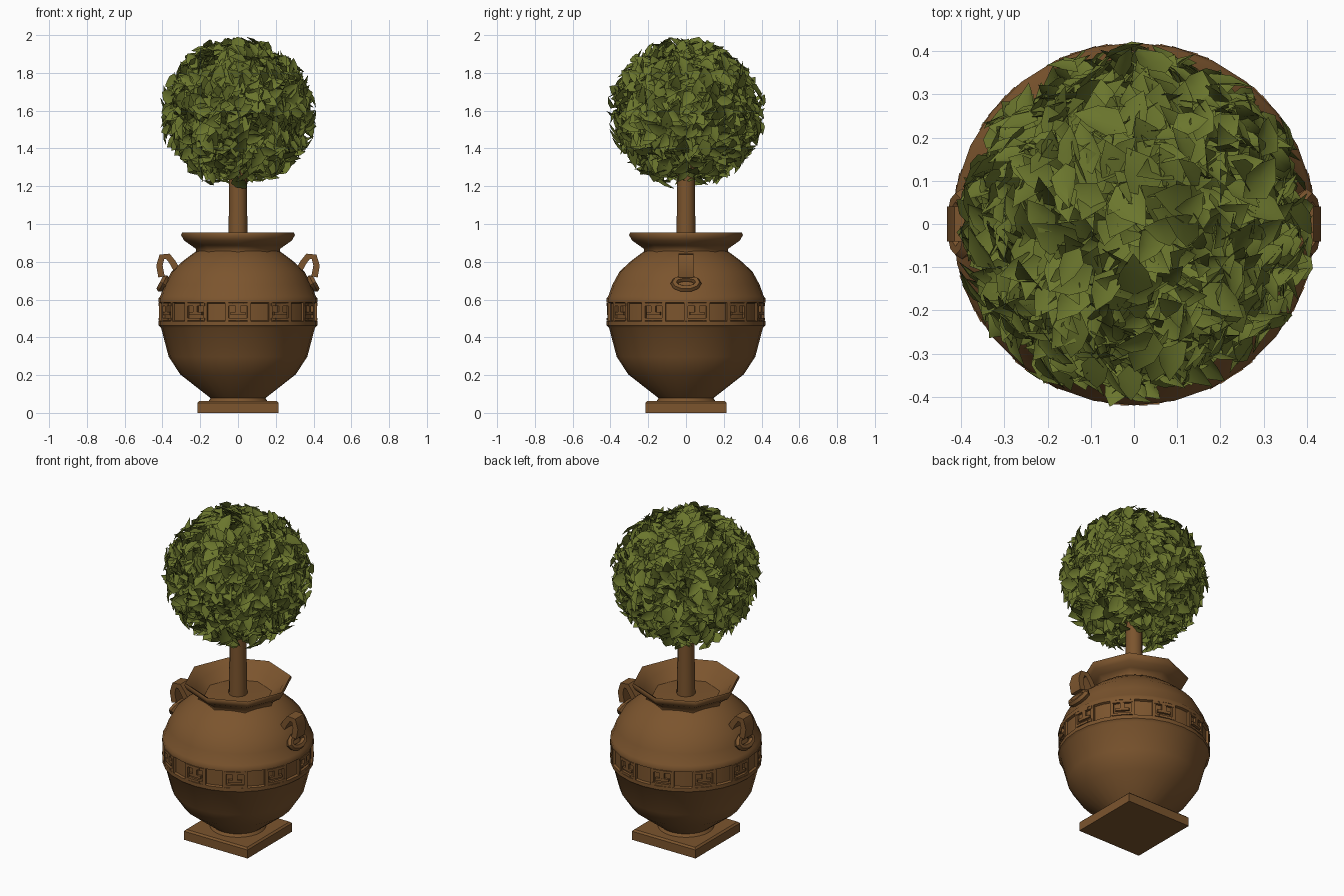
import bpy, bmesh, math, random
from mathutils import Vector, Matrix

random.seed(4)
cube = bpy.data.objects.get("Cube")
if cube:
    bpy.data.objects.remove(cube, do_unlink=True)


def material(name, color):
    m = bpy.data.materials.new(name)
    m.use_nodes = True
    m.diffuse_color = color
    m.node_tree.nodes["Principled BSDF"].inputs["Base Color"].default_value = color
    return m


terracotta = material("terracotta brown", (0.2, 0.09, 0.027, 1))
leaf_green = material("leaf green", (0.145, 0.18, 0.026, 1))


def finish(name, bm, mat, angle=35):
    mesh = bpy.data.meshes.new(name)
    bm.to_mesh(mesh)
    bm.free()
    mesh.materials.append(mat)
    ob = bpy.data.objects.new(name, mesh)
    bpy.context.collection.objects.link(ob)
    bpy.ops.object.select_all(action='DESELECT')
    bpy.context.view_layer.objects.active = ob
    ob.select_set(True)
    bpy.ops.object.shade_smooth_by_angle(angle=math.radians(angle))
    return ob


def lathe(name, profile, segments, mat, angle=35):
    bm = bmesh.new()
    rings = []
    for r, z in profile:
        rings.append([bm.verts.new((r * math.cos(a), r * math.sin(a), z))
                      for a in (math.tau * i / segments for i in range(segments))])
    for low, high in zip(rings, rings[1:]):
        for i in range(segments):
            j = (i + 1) % segments
            bm.faces.new((low[i], low[j], high[j], high[i]))
    return finish(name, bm, mat, angle)


def add_box(bm, size, matrix):
    bmesh.ops.create_cube(bm, size=1, matrix=matrix @ Matrix.Diagonal((*size, 1)))


# Square plinth
bm = bmesh.new()
add_box(bm, (0.43, 0.43, 0.062), Matrix.Translation((0, 0, 0.031)))
bmesh.ops.bevel(bm, geom=[e for e in bm.edges if all(v.co.z > 0.05 for v in e.verts)],
                offset=0.01, segments=1, affect='EDGES')
finish("plinth", bm, terracotta)

# Pot body with the recessed band between two ridges
lathe("pot_body", [
    (0.16, 0.055), (0.145, 0.078), (0.305, 0.203), (0.367, 0.297),
    (0.407, 0.45), (0.42, 0.463), (0.42, 0.485),
    (0.407, 0.49), (0.407, 0.58), (0.42, 0.585), (0.42, 0.607), (0.412, 0.617),
    (0.389, 0.68), (0.352, 0.748), (0.29, 0.805), (0.23, 0.85), (0.195, 0.862)],
    28, terracotta, 40)

# Flared rim, then the inside slope down to the soil
lathe("pot_rim", [
    (0.225, 0.845), (0.222, 0.868), (0.25, 0.888), (0.285, 0.912), (0.302, 0.942),
    (0.296, 0.954), (0.27, 0.938), (0.235, 0.9), (0.19, 0.868)], 8, terracotta, 60)
lathe("soil", [(0.2, 0.868), (0.04, 0.872)], 12, terracotta)

# Key pattern: each unit is a set of raised bars (offset, width, z, height),
# and every second unit is mirrored
bars = [(0.0, 0.02, 0.535, 0.1), (0.045, 0.09, 0.575, 0.016),
        (0.055, 0.018, 0.545, 0.05), (0.04, 0.04, 0.525, 0.016), (0.045, 0.09, 0.495, 0.014)]
bm = bmesh.new()
units = 22
for u in range(units):
    flip = -1 if u % 2 else 1
    for offset, width, z, height in bars:
        a = math.tau * u / units + flip * offset / 0.41
        add_box(bm, (0.03, width, height),
                Matrix.Rotation(a, 4, 'Z') @ Matrix.Translation((0.404, 0, z)))
finish("key_pattern_band", bm, terracotta)


def strap(bm, path, width, thick):
    """Flat strap with a rectangular section along a path in the xz plane."""
    pts = [Vector((x, 0, z)) for x, z in path]
    rows = []
    for i, p in enumerate(pts):
        t = (pts[min(i + 1, len(pts) - 1)] - pts[max(i - 1, 0)]).normalized()
        n = Vector((-t.z, 0, t.x)) * thick / 2
        w = Vector((0, width / 2, 0))
        rows.append([bm.verts.new(p + d) for d in (n + w, n - w, -n - w, w - n)])
    for a, b in zip(rows, rows[1:]):
        for i in range(4):
            j = (i + 1) % 4
            bm.faces.new((a[i], a[j], b[j], b[i]))
    bm.faces.new(rows[0])
    bm.faces.new(rows[-1][::-1])


def ring(bm, center, major_y, major_z, minor, tilt, n=10, m=6):
    """Oval ring lying against the sloping shoulder."""
    turn = Matrix.Translation(center) @ Matrix.Rotation(tilt, 4, 'Y')
    grid = []
    for i in range(n):
        a = math.tau * i / n
        grid.append([])
        for k in range(m):
            b = math.tau * k / m
            grid[i].append(bm.verts.new(turn @ Vector((
                minor * math.sin(b),
                (major_y + minor * math.cos(b)) * math.cos(a),
                (major_z + minor * math.cos(b)) * math.sin(a)))))
    for i in range(n):
        for k in range(m):
            bm.faces.new((grid[i][k], grid[(i + 1) % n][k],
                          grid[(i + 1) % n][(k + 1) % m], grid[i][(k + 1) % m]))


# Two handles, each an angular bent strap ending in a ring
for name, side in (("left_handle", 1), ("right_handle", -1)):
    bm = bmesh.new()
    strap(bm, [(0.32, 0.75), (0.345, 0.795), (0.37, 0.828), (0.403, 0.826),
               (0.416, 0.78), (0.405, 0.72)], 0.08, 0.034)
    ring(bm, (0.398, 0, 0.685), 0.062, 0.032, 0.02, -0.5)
    bmesh.ops.rotate(bm, verts=bm.verts, cent=(0, 0, 0),
                     matrix=Matrix.Rotation(0 if side > 0 else math.pi, 3, 'Z'))
    bmesh.ops.recalc_face_normals(bm, faces=bm.faces)
    finish(name, bm, terracotta, 45)

# Trunk
lathe("trunk", [(0.052, 0.86), (0.048, 1.1), (0.046, 1.4)], 12, terracotta, 60)

# Dense core of the crown
center = Vector((0, 0, 1.602))
bm = bmesh.new()
bmesh.ops.create_icosphere(bm, subdivisions=3, radius=0.295,
                           matrix=Matrix.Translation(center))
finish("crown_core", bm, leaf_green)

# Pointed, folded leaves spread over the ball, mostly standing outward
bm = bmesh.new()
count = 1250
golden = math.pi * (3 - math.sqrt(5))
for i in range(count):
    h = 1 - 2 * (i + 0.5) / count
    if h < -0.975:  # leave an opening around the trunk
        continue
    r = math.sqrt(1 - h * h)
    out = Vector((r * math.cos(i * golden), r * math.sin(i * golden), h))
    side = out.orthogonal().normalized()
    side.rotate(Matrix.Rotation(random.uniform(0, math.tau), 3, out))
    along = out.cross(side)
    lift = random.uniform(0.3, 1.35)
    direction = along * math.cos(lift) + out * math.sin(lift)
    normal = side.cross(direction)
    if normal.dot(out) < 0:
        normal.negate()
    length = random.uniform(0.09, 0.135)
    half = length * random.uniform(0.28, 0.4)
    reach = random.uniform(0.36, 0.43) * (1 - 0.07 * max(h, 0) ** 2)
    base = center + out * (reach - length * math.sin(lift)) - along * length * 0.4

    def point(t, s, up):
        return bm.verts.new(base + direction * length * t + side * half * s
                            + normal * length * up)

    stem, mid, tip = point(0, 0, 0), point(0.5, 0, 0), point(1, 0, -0.05)
    for s in (-1, 1):
        low, high = point(0.3, s * 0.9, 0.12), point(0.65, s * 0.7, 0.1)
        for tri in ((stem, low, mid), (low, high, mid), (high, tip, mid)):
            f = bm.faces.new(tri)
            f.normal_update()
            if f.normal.dot(out) < 0:
                f.normal_flip()
finish("crown_leaves", bm, leaf_green, 60)
